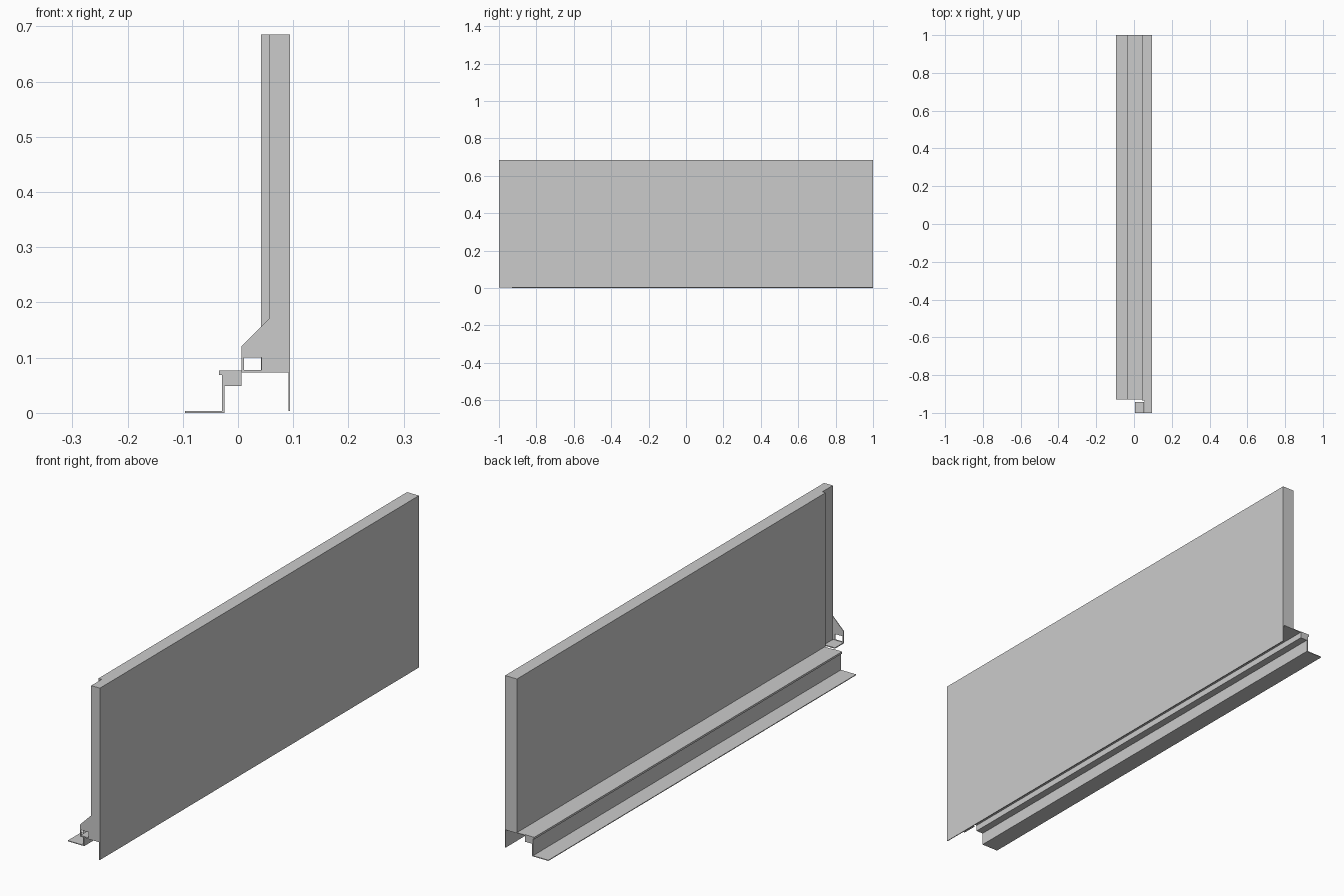
import bpy, bmesh
from mathutils import Vector

if "Cube" in bpy.data.objects:
    bpy.data.objects.remove(bpy.data.objects["Cube"])


def extrude_profile(name, loops, to_3d, depth):
    """Fill closed 2D loops (first outer, rest holes) and extrude by depth."""
    bm = bmesh.new()
    edges = []
    for loop in loops:
        vs = [bm.verts.new(to_3d(a, b)) for a, b in loop]
        edges += [bm.edges.new((vs[i], vs[(i + 1) % len(vs)])) for i in range(len(vs))]
    bmesh.ops.triangle_fill(bm, edges=edges, use_beauty=True)
    res = bmesh.ops.extrude_face_region(bm, geom=bm.faces[:], use_keep_orig=True)
    moved = [g for g in res["geom"] if isinstance(g, bmesh.types.BMVert)]
    bmesh.ops.translate(bm, verts=moved, vec=Vector(depth))
    bmesh.ops.recalc_face_normals(bm, faces=bm.faces)
    me = bpy.data.meshes.new(name)
    bm.to_mesh(me)
    bm.free()
    ob = bpy.data.objects.new(name, me)
    bpy.context.collection.objects.link(ob)
    return ob


def along_y(name, loops, y0, y1):
    return extrude_profile(name, loops, lambda x, z: (x, y0, z), (0, y1 - y0, 0))


def along_z(name, loops, z0, z1):
    return extrude_profile(name, loops, lambda x, y: (x, y, z0), (0, 0, z1 - z0))


def rect(a0, b0, a1, b1):
    return [(a0, b0), (a1, b0), (a1, b1), (a0, b1)]


# Panel body, stepped in at its front end
along_z("panel_body", [[(0.056, -1), (0.091, -1), (0.091, 1), (0.042, 1),
                        (0.042, -0.935), (0.056, -0.935)]], 0.073, 0.685)

# Outer skin that hangs below the body down to the floor
along_y("panel_skin", [rect(0.091, 0.003, 0.094, 0.685)], -1, 1)

# Floor rail: foot, web, stepped box and hooked top flange
along_y("floor_rail", [[(-0.096, 0), (-0.024, 0), (-0.024, 0.049), (0.006, 0.049),
                        (0.006, 0.073), (0.042, 0.073), (0.042, 0.0755),
                        (0.006, 0.0755), (0.006, 0.077), (-0.034, 0.077),
                        (-0.034, 0.069), (-0.029, 0.069), (-0.029, 0.003),
                        (-0.096, 0.003)]], -0.93, 1)

# Gusset plate with a square window on the front end
along_y("end_bracket", [[(0.006, 0.073), (0.056, 0.073), (0.056, 0.17), (0.006, 0.12)],
                        rect(0.011, 0.078, 0.043, 0.1)], -1, -0.997)

# Folded tab at the foot of the bracket
along_z("bracket_tab", [rect(0.006, -0.997, 0.053, -0.942)], 0.073, 0.0765)
